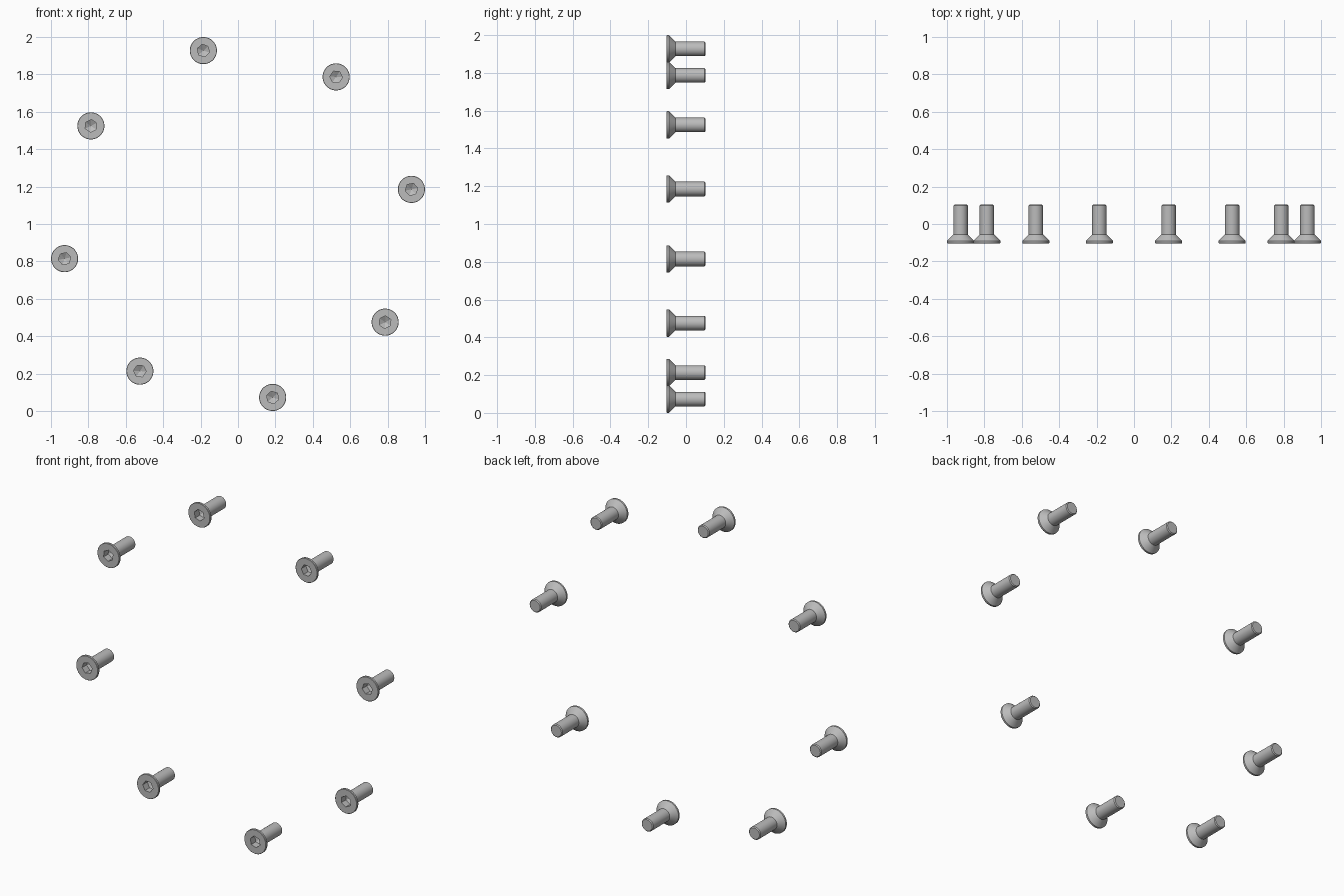
import bpy, bmesh, math

if "Cube" in bpy.data.objects:
    bpy.data.objects.remove(bpy.data.objects["Cube"])

SEG = 48
RING_R = 0.9455        # bolt circle radius
START = 11.3           # angle of the first screw, degrees
HEX_R = 0.034          # socket corner radius

steel = bpy.data.materials.new("steel grey")
steel.diffuse_color = (0.5, 0.5, 0.5, 1)
steel.use_nodes = True
steel.node_tree.nodes["Principled BSDF"].inputs["Base Color"].default_value = steel.diffuse_color


def round_r(r):
    return lambda a: r


def hex_r(r):
    # polar radius of a hexagon with a corner at angle 0
    flat = r * math.cos(math.pi / 6)
    return lambda a: flat / math.cos(a % (math.pi / 3) - math.pi / 6)


def screw_mesh():
    # rings along y: socket floor, socket mouth, head, cone, shank, end chamfer
    profile = [
        (hex_r(HEX_R), -0.060), (hex_r(HEX_R), -0.103),
        (round_r(0.0705), -0.103), (round_r(0.0725), -0.101),
        (round_r(0.0725), -0.090), (round_r(0.0385), -0.056),
        (round_r(0.0385), 0.098), (round_r(0.0335), 0.103),
    ]
    bm = bmesh.new()
    rings = []
    for rad, y in profile:
        ring = []
        for i in range(SEG):
            a = 2 * math.pi * i / SEG
            r = rad(a)
            ring.append(bm.verts.new((r * math.cos(a), y, r * math.sin(a))))
        rings.append(ring)
    for lo, hi in zip(rings, rings[1:]):
        for i in range(SEG):
            j = (i + 1) % SEG
            bm.faces.new((lo[i], lo[j], hi[j], hi[i]))
    # drill point at the bottom of the socket, flat cap at the shank end
    tip = bm.verts.new((0, -0.042, 0))
    for i in range(SEG):
        bm.faces.new((tip, rings[0][(i + 1) % SEG], rings[0][i]))
    bm.faces.new(rings[-1])
    bmesh.ops.recalc_face_normals(bm, faces=bm.faces)
    mesh = bpy.data.meshes.new("countersunk_screw")
    bm.to_mesh(mesh)
    bm.free()
    mesh.materials.append(steel)
    return mesh


# eight screws spaced evenly on the bolt circle
mesh = screw_mesh()
for k in range(8):
    a = math.radians(START + 45 * k)
    ob = bpy.data.objects.new(f"screw_{k + 1}", mesh)
    ob.location = (RING_R * math.cos(a), 0, 1 + RING_R * math.sin(a))
    ob.rotation_euler = (0, -a, 0)
    bpy.context.collection.objects.link(ob)

# smooth shading with crisp edges (all screws share one mesh)
first = bpy.data.objects["screw_1"]
first.select_set(True)
bpy.context.view_layer.objects.active = first
bpy.ops.object.shade_smooth_by_angle(angle=math.radians(30))
